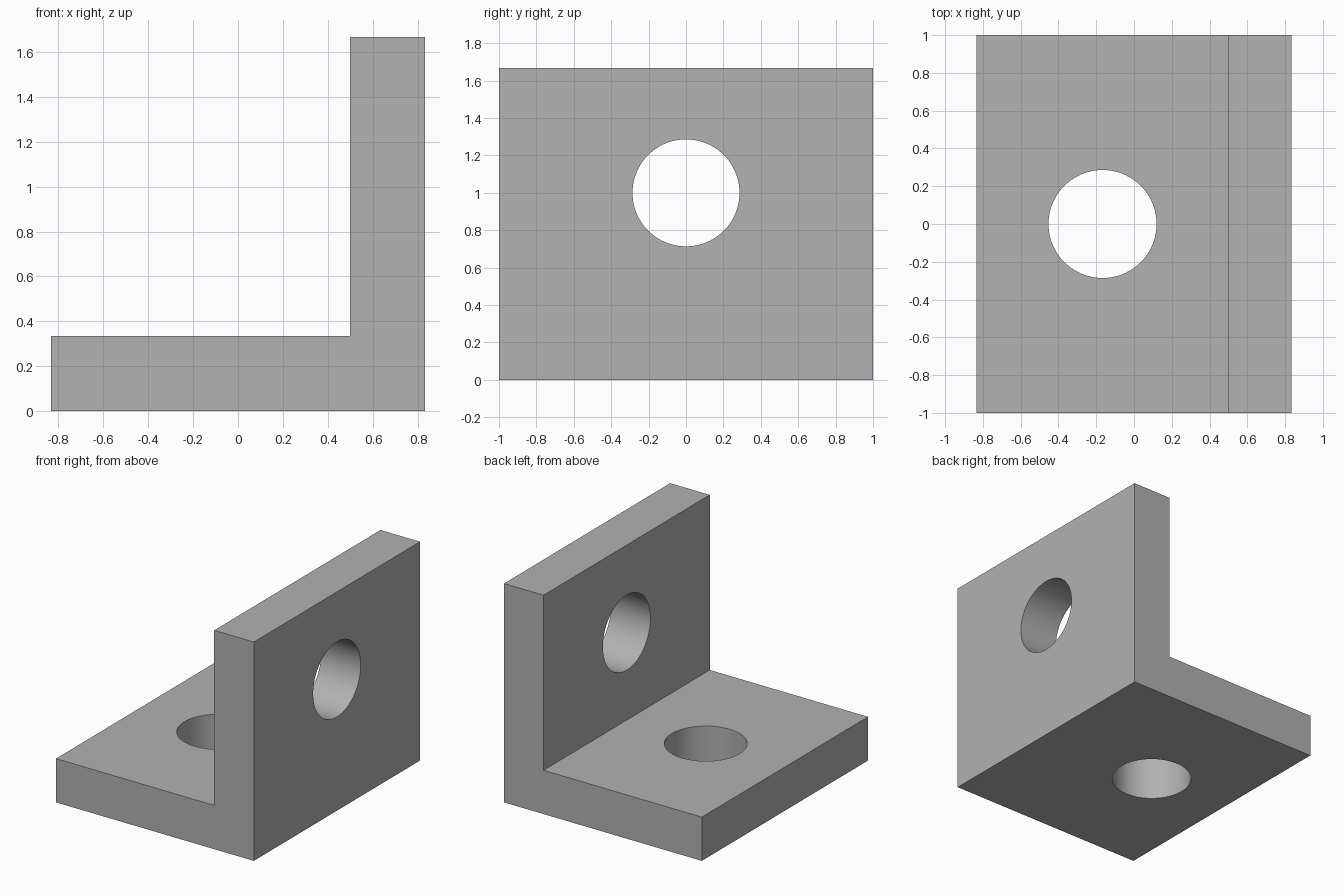
import bpy
import bmesh
import math
from mathutils import Matrix

default = bpy.data.objects.get("Cube")
if default:
    bpy.data.objects.remove(default, do_unlink=True)

HALF_X, HALF_Y, HEIGHT, THICK = 0.8333, 1.0, 1.6667, 0.3333
HOLE_RADIUS = 0.286

# Plain grey finish
grey = bpy.data.materials.new("plain_grey")
grey.use_nodes = True
colour = (0.445, 0.445, 0.445, 1)
grey.diffuse_color = colour
grey.node_tree.nodes["Principled BSDF"].inputs["Base Color"].default_value = colour


def add_object(name, bm):
    bmesh.ops.recalc_face_normals(bm, faces=bm.faces)
    mesh = bpy.data.meshes.new(name)
    bm.to_mesh(mesh)
    bm.free()
    mesh.materials.append(grey)
    obj = bpy.data.objects.new(name, mesh)
    bpy.context.collection.objects.link(obj)
    return obj


def hole_cutter(name, centre, rotation):
    bm = bmesh.new()
    bmesh.ops.create_cone(bm, cap_ends=True, segments=96, radius1=HOLE_RADIUS,
                          radius2=HOLE_RADIUS, depth=2 * THICK,
                          matrix=Matrix.Translation(centre) @ rotation)
    return add_object(name, bm)


# L-shaped bracket: side profile extruded along y
inner_x = HALF_X - THICK
profile = [(-HALF_X, 0), (HALF_X, 0), (HALF_X, HEIGHT),
           (inner_x, HEIGHT), (inner_x, THICK), (-HALF_X, THICK)]
bm = bmesh.new()
face = bm.faces.new([bm.verts.new((x, -HALF_Y, z)) for x, z in profile])
swept = bmesh.ops.extrude_face_region(bm, geom=[face])["geom"]
bmesh.ops.translate(bm, vec=(0, 2 * HALF_Y, 0),
                    verts=[v for v in swept if isinstance(v, bmesh.types.BMVert)])
bracket = add_object("angle_bracket", bm)

# Bolt holes, one through the base and one through the upright
cutters = [
    hole_cutter("base_hole_cutter", (-THICK / 2, 0, THICK / 2), Matrix.Identity(4)),
    hole_cutter("upright_hole_cutter", (HALF_X - THICK / 2, 0, 1),
                Matrix.Rotation(math.pi / 2, 4, "Y")),
]
bpy.ops.object.select_all(action="DESELECT")
bracket.select_set(True)
bpy.context.view_layer.objects.active = bracket
for cutter in cutters:
    cut = bracket.modifiers.new(cutter.name, "BOOLEAN")
    cut.operation = "DIFFERENCE"
    cut.solver = "EXACT"
    cut.object = cutter
    bpy.ops.object.modifier_apply(modifier=cut.name)
    bpy.data.objects.remove(cutter, do_unlink=True)

bpy.ops.object.shade_smooth_by_angle(angle=math.radians(30))
